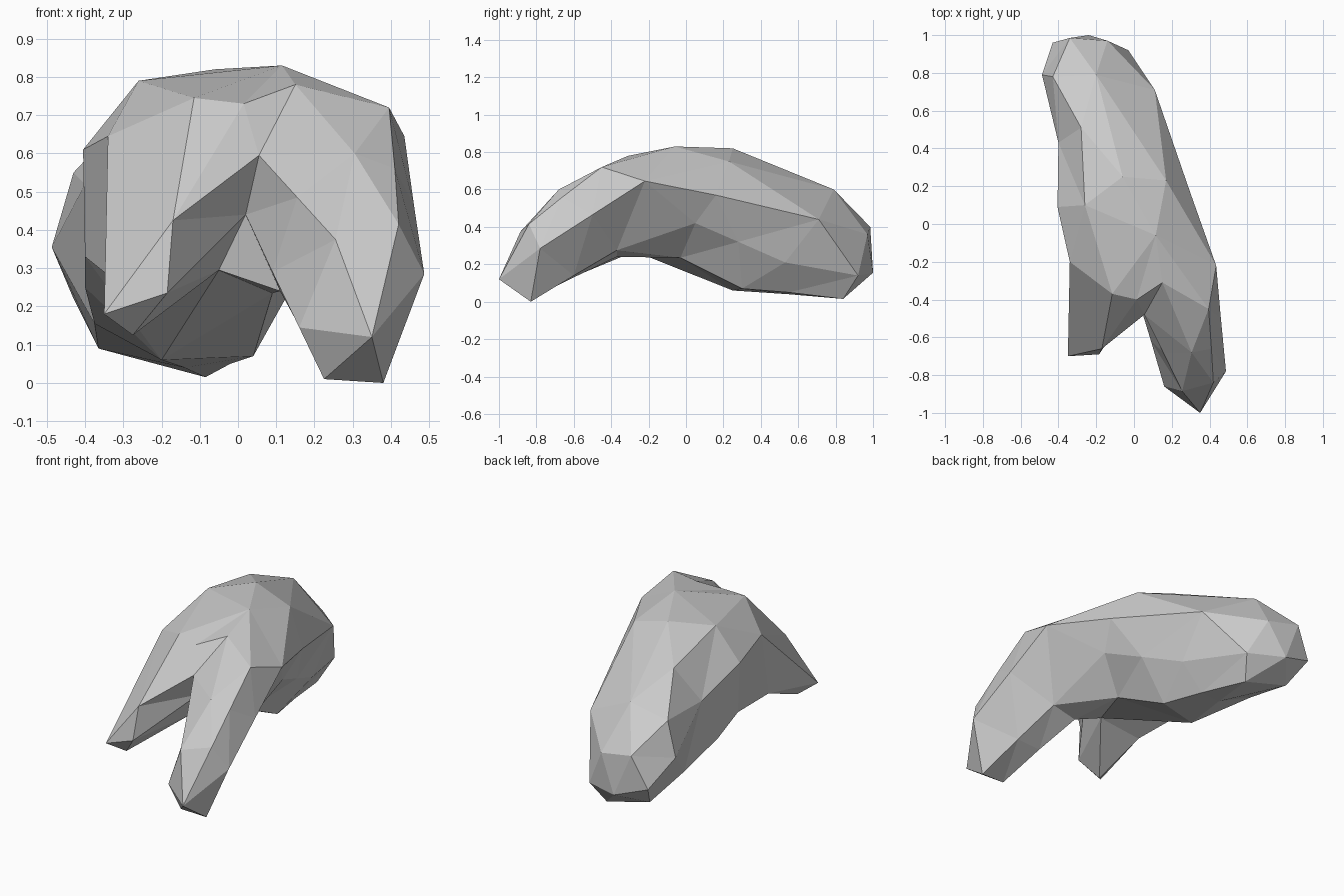
import bpy
import bmesh
from mathutils import Vector

cube = bpy.data.objects.get("Cube")
if cube:
    bpy.data.objects.remove(cube, do_unlink=True)


def make_material(name, color):
    material = bpy.data.materials.new(name)
    material.use_nodes = True
    material.diffuse_color = color
    shader = material.node_tree.nodes["Principled BSDF"]
    shader.inputs["Base Color"].default_value = color
    shader.inputs["Roughness"].default_value = 0.8
    return material


def add_ring(bm, points):
    return [bm.verts.new(point) for point in points]


def triangle(bm, a, b, c):
    # Rings may repeat a corner where they taper, so skip collapsed faces
    if len({a.co.to_tuple(4), b.co.to_tuple(4), c.co.to_tuple(4)}) == 3:
        bm.faces.new((a, b, c))


def bridge(bm, first, second, closed=True):
    """Join two equally long rings, using the shorter diagonal of each quad."""
    count = len(first)
    for i in range(count if closed else count - 1):
        j = (i + 1) % count
        a, b, c, d = first[i], first[j], second[j], second[i]
        if (a.co - c.co).length < (b.co - d.co).length:
            triangle(bm, a, b, c)
            triangle(bm, a, c, d)
        else:
            triangle(bm, a, b, d)
            triangle(bm, b, c, d)


def cap(bm, ring, tip):
    centre = bm.verts.new(tip)
    for i, corner in enumerate(ring):
        triangle(bm, corner, ring[(i + 1) % len(ring)], centre)


bm = bmesh.new()

# Shared corners: the seam where the two prongs meet, the underside of the
# fork, and the left shoulder
notch = Vector((.055, -.48, .595))
crotch = Vector((.02, -.39, .44))
fork_base = Vector((-.05, -.34, .295))
left_shoulder = Vector((.435, -.22, .645))

# Body sections, from the rounded back end forward to the fork.
# Order: bottom, lower left, middle left, upper left, shoulder, crown,
# right shoulder, right side, lower right.
back_rim = add_ring(bm, [
    (-.085, .84, .015), (-.03, .92, .14), (-.03, .92, .14),
    (-.03, .92, .14), (-.14, .97, .36), (-.34, .985, .4),
    (-.34, .985, .4), (-.43, .96, .22), (-.365, .85, .09)])
rear = add_ring(bm, [
    (-.14, .55, .04), (-.02, .55, .05), (.1, .53, .21),
    (.11, .71, .44), (-.2, .79, .6), (-.2, .79, .6),
    (-.43, .78, .55), (-.487, .79, .355), (-.375, .55, .155)])
middle = add_ring(bm, [
    (-.2, .25, .06), (.04, .3, .07), (.18, .28, .32),
    (.3, .16, .57), (.17, .23, .75), (-.06, .25, .82),
    (-.28, .51, .71), (-.4, .43, .52), (-.4, .28, .25)])
fork = add_ring(bm, [
    fork_base, (.09, -.03, .235), (.25, .05, .42),
    left_shoulder, left_shoulder, (.115, -.06, .83),
    (-.26, .1, .79), (-.405, .09, .61), (-.4, .1, .33)])

cap(bm, back_rim, (-.24, 1, .155))
for near, far in ((back_rim, rear), (rear, middle), (middle, fork)):
    bridge(bm, near, far)

# Left prong, long and reaching the ground
left_root = add_ring(bm, [
    notch, (.15, -.31, .78), (.395, -.45, .72), left_shoulder,
    (.26, -.37, .275), (.11, -.37, .24), crotch])
left_middle = add_ring(bm, [
    (.155, -.68, .485), (.305, -.68, .6), (.41, -.66, .56),
    (.46, -.5, .465), (.32, -.6, .14), (.17, -.6, .13),
    (.09, -.62, .29)])
left_end = add_ring(bm, [
    (.255, -.885, .375), (.255, -.885, .375), (.42, -.84, .415),
    (.487, -.78, .285), (.38, -.83, 0), (.225, -.84, .01),
    (.16, -.86, .145)])
bottom, low, mid, side = fork[:4]
crown, right_shoulder, right_side, right_low = fork[5:]
bridge(bm, [crown, crown, side, mid, low, bottom], left_root[1:], closed=False)
bridge(bm, left_root, left_middle)
bridge(bm, left_middle, left_end)
cap(bm, left_end, (.35, -1, .12))

# Right prong, shorter and ending in a slanted point
right_root = add_ring(bm, [
    crotch, fork_base, (-.3, -.32, .25), (-.34, -.2, .645),
    (-.115, -.37, .745), (.015, -.4, .73), notch])
right_end = add_ring(bm, [
    (-.185, -.69, .235), (-.275, -.62, .125), (-.275, -.62, .125),
    (-.35, -.7, .18), (-.17, -.66, .425), (-.17, -.66, .425),
    (-.17, -.66, .425)])
bridge(bm, [bottom, right_low, right_side, right_shoulder, crown],
       right_root[1:6], closed=False)
bridge(bm, right_root, right_end)
cap(bm, right_end, (-.185, -.69, .235))

# Brow between the crown and the notch
triangle(bm, crown, left_root[1], right_root[5])
triangle(bm, left_root[1], left_root[0], right_root[5])

# Weld repeated corners
bmesh.ops.remove_doubles(bm, verts=bm.verts[:], dist=0.0005)
bmesh.ops.recalc_face_normals(bm, faces=bm.faces[:])

mesh = bpy.data.meshes.new("forked_body")
bm.to_mesh(mesh)
bm.free()
body = bpy.data.objects.new("forked_body", mesh)
bpy.context.collection.objects.link(body)
mesh.materials.append(make_material("plain grey", (.6, .6, .6, 1)))
